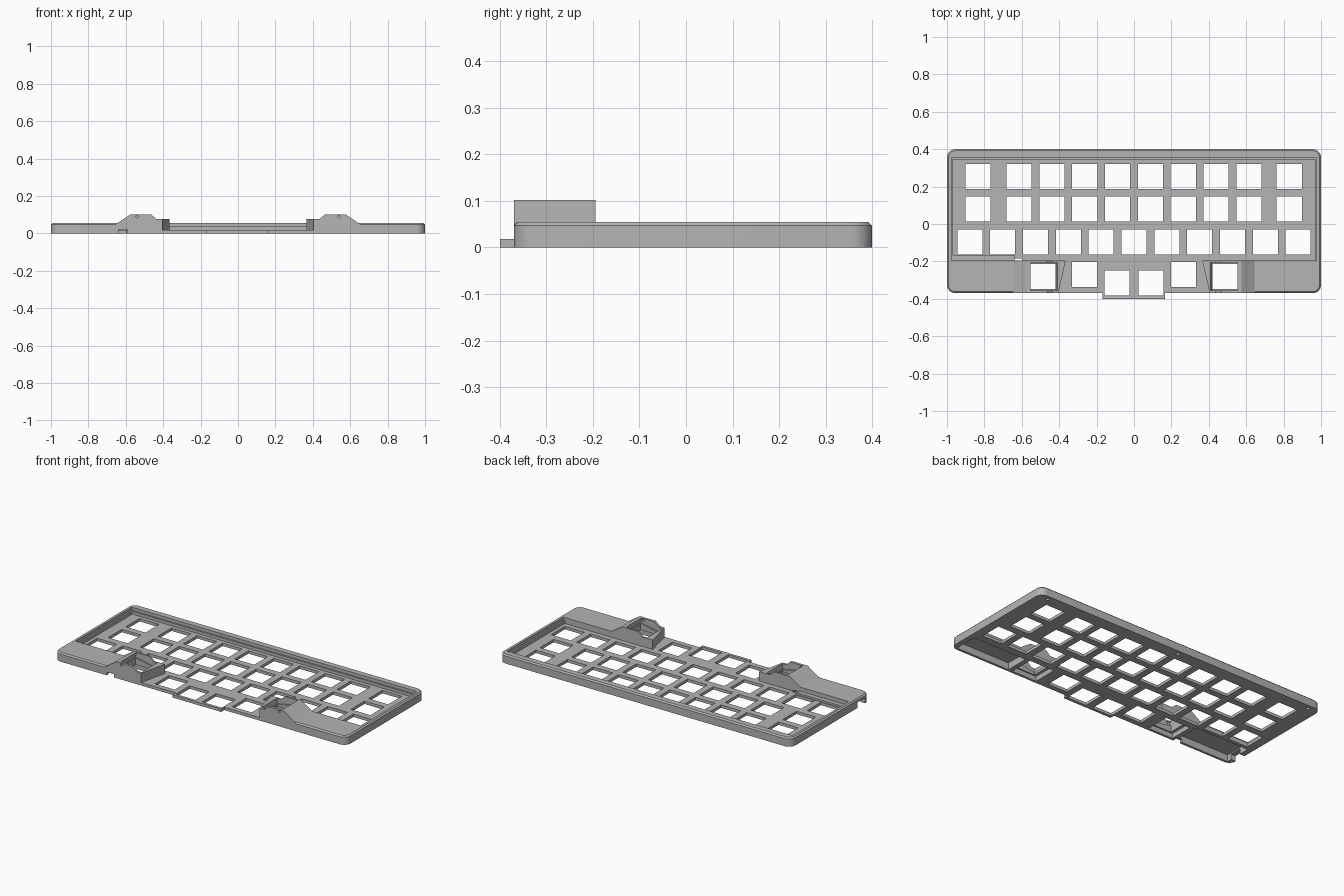
import bpy
import bmesh
import math
from mathutils import Matrix, Vector

cube = bpy.data.objects.get("Cube")
if cube:
    bpy.data.objects.remove(cube, do_unlink=True)

grey = bpy.data.materials.new("light_grey_plastic")
grey.use_nodes = True
colour = (0.46, 0.46, 0.46, 1)
grey.diffuse_color = colour
grey.node_tree.nodes["Principled BSDF"].inputs["Base Color"].default_value = colour

PLATE = 0.018   # switch plate thickness
TOP = 0.055     # rim height
FRONT, BACK = -0.37, 0.40
KEY = 0.134


def prism(bm, points, offset):
    """Extrude a polygon of 3D points along an offset."""
    face = bm.faces.new([bm.verts.new(p) for p in points])
    grown = bmesh.ops.extrude_face_region(bm, geom=[face])
    verts = [v for v in grown["geom"] if isinstance(v, bmesh.types.BMVert)]
    bmesh.ops.translate(bm, verts=verts, vec=offset)


def box(bm, x0, x1, y0, y1, z0, z1):
    prism(bm, [(x0, y0, z0), (x1, y0, z0), (x1, y1, z0), (x0, y1, z0)], (0, 0, z1 - z0))


def finish(bm, name):
    bmesh.ops.recalc_face_normals(bm, faces=bm.faces[:])
    mesh = bpy.data.meshes.new(name)
    bm.to_mesh(mesh)
    bm.free()
    obj = bpy.data.objects.new(name, mesh)
    bpy.context.collection.objects.link(obj)
    return obj


def combine(bm, operation):
    """Cut or join a helper shape with the case, then discard the helper."""
    helper = finish(bm, "helper")
    helper.hide_render = True
    mod = case.modifiers.new("bool", "BOOLEAN")
    mod.operation = operation
    mod.solver = "EXACT"
    mod.object = helper
    bpy.context.view_layer.objects.active = case
    bpy.ops.object.modifier_apply(modifier=mod.name)
    bpy.data.objects.remove(helper, do_unlink=True)


def combine_box(operation, *bounds):
    bm = bmesh.new()
    box(bm, *bounds)
    combine(bm, operation)


def drill(radius, depth, matrix):
    bm = bmesh.new()
    bmesh.ops.create_cone(bm, cap_ends=True, segments=16, radius1=radius,
                          radius2=radius, depth=depth, matrix=matrix)
    combine(bm, "DIFFERENCE")


# Case body: rounded slab with a chamfered top edge
bm = bmesh.new()
radius = 0.045
outline = []
for i, (sx, sy) in enumerate([(1, 1), (-1, 1), (-1, -1), (1, -1)]):
    cx = sx * (1 - radius)
    cy = BACK - radius if sy > 0 else FRONT + radius
    for step in range(9):
        a = math.radians(90 * i + 90 * step / 8)
        outline.append((cx + radius * math.cos(a), cy + radius * math.sin(a), 0))
prism(bm, outline, (0, 0, TOP))
rim = [e for e in bm.edges if all(v.co.z > TOP - 0.001 for v in e.verts)]
bmesh.ops.bevel(bm, geom=rim, offset=0.008, segments=1, affect="EDGES")
case = finish(bm, "keyboard_case")
case.data.materials.append(grey)

# Raised thumb key blocks and front tab
for side in (-1, 1):
    profile = [(0.653, 0.03), (0.653, 0.05), (0.575, 0.102), (0.465, 0.102),
               (0.435, 0.076), (0.34, 0.076), (0.34, 0.03)]
    bm = bmesh.new()
    prism(bm, [(side * x, FRONT, z) for x, z in profile], (0, 0.175, 0))
    combine(bm, "UNION")
combine_box("UNION", -0.168, 0.165, -0.40, -0.34, 0, 0.03)

# Stepped key well, open at the front between the thumb blocks
combine_box("DIFFERENCE", -0.977, 0.977, -0.195, 0.356, 0.036, 0.2)
combine_box("DIFFERENCE", -0.967, 0.967, -0.195, 0.346, PLATE, 0.2)
bm = bmesh.new()
half = [(0.365, -0.15), (0.365, -0.195), (0.423, -0.45)]
prism(bm, [(x, y, PLATE) for x, y in half]
      + [(-x, y, PLATE) for x, y in reversed(half)], (0, 0, 0.2))
combine(bm, "DIFFERENCE")

# Low ridge along the left-hand compartment
combine_box("UNION", -0.972, -0.64, -0.2, -0.167, 0.01, 0.03)

# Hollows beneath the wings
combine_box("DIFFERENCE", 0.60, 0.967, -0.355, -0.21, -0.1, 0.042)
combine_box("DIFFERENCE", -0.967, -0.60, -0.355, -0.185, -0.1, 0.024)
combine_box("DIFFERENCE", -0.967, -0.60, -0.355, -0.21, -0.1, 0.042)

# Tilted switch recesses, undersides and screw holes in the thumb blocks
for side in (-1, 1):
    x = side * 0.487
    bm = bmesh.new()
    box(bm, -0.0725, 0.0725, -0.075, 0.075, 0, 0.2)
    bm.transform(Matrix.Translation((x, -0.28, 0.058))
                 @ Matrix.Rotation(side * math.radians(-11), 4, "Y"))
    combine(bm, "DIFFERENCE")
    combine_box("DIFFERENCE", x - 0.085, x + 0.085, -0.355, -0.205, -0.1, 0.03)
    drill(0.007, 0.04, Matrix.Translation((side * 0.54, FRONT, 0.09))
          @ Matrix.Rotation(math.pi / 2, 4, "X"))

# Switch holes
pitch = 0.1755
top_row = [-0.833] + [(i - 3.5) * pitch for i in range(8)] + [0.83]
keys = [(x, y) for y in (0.255, 0.081) for x in top_row]
keys += [((i - 5) * pitch, -0.096) for i in range(11)]
for side in (-1, 1):
    keys += [(side * 0.487, -0.28), (side * 0.264, -0.271), (side * 0.09, -0.316)]
bm = bmesh.new()
for x, y in keys:
    box(bm, x - KEY / 2, x + KEY / 2, y - KEY / 2, y + KEY / 2, -0.1, 0.3)
combine(bm, "DIFFERENCE")

# Cable notches in the front and side walls
combine_box("DIFFERENCE", -0.64, -0.59, -0.5, -0.34, -0.1, 0.02)
combine_box("DIFFERENCE", -1.1, -0.95, -0.325, -0.25, -0.1, 0.034)

# Screw holes along the back of the underside
for x in (-0.93, 0, 0.93):
    drill(0.01, 0.06, Matrix.Translation((x, 0.372, 0)))

# Crisp edges with smooth rounded corners
bpy.ops.object.select_all(action="DESELECT")
case.select_set(True)
bpy.context.view_layer.objects.active = case
bpy.ops.object.shade_smooth_by_angle(angle=math.radians(30))
